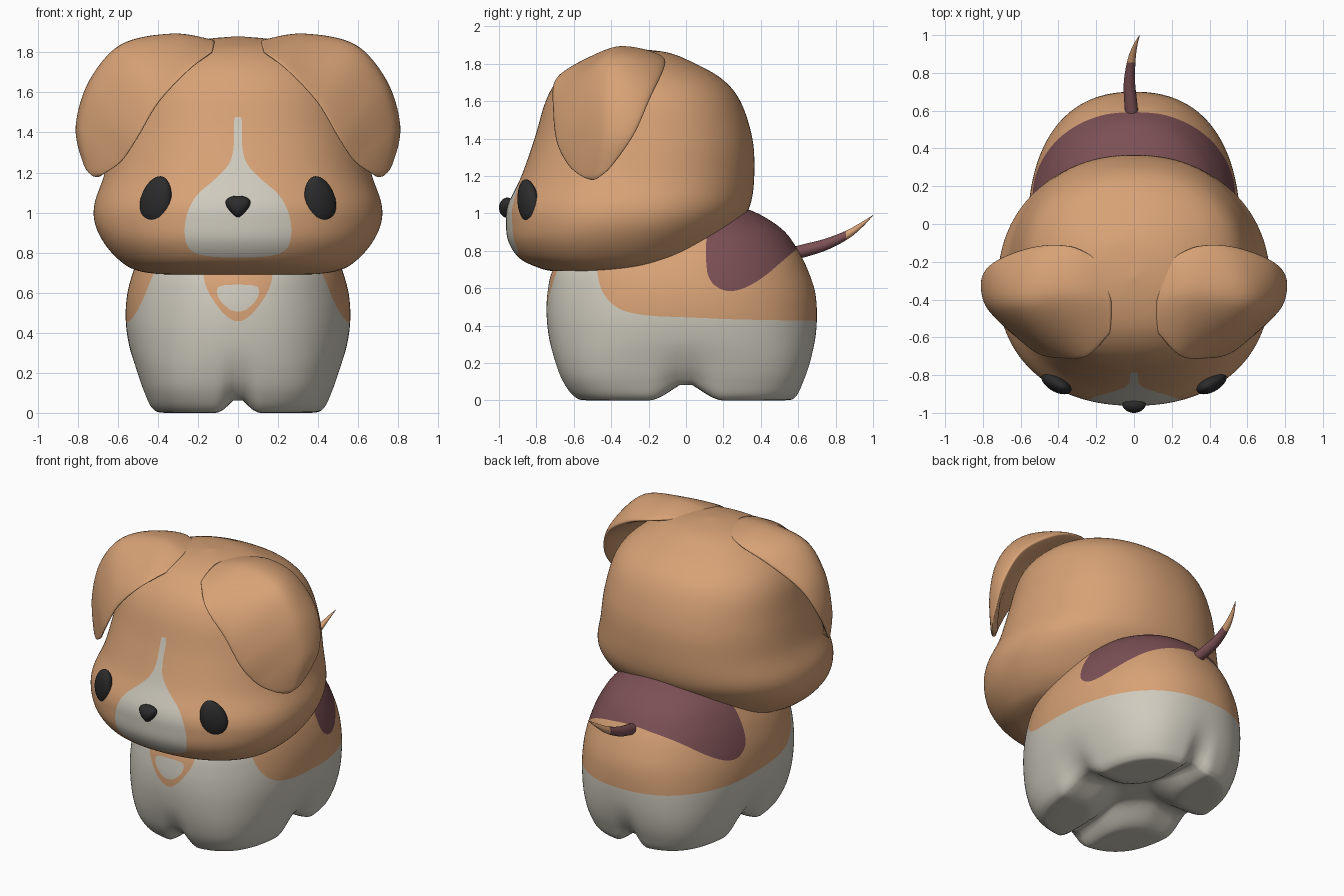
import bpy, bmesh, math
from mathutils import Vector, Matrix

if "Cube" in bpy.data.objects:
    bpy.data.objects.remove(bpy.data.objects["Cube"])


def material(name, r, g, b):
    mat = bpy.data.materials.new(name)
    mat.use_nodes = True
    mat.diffuse_color = (r, g, b, 1)
    bsdf = mat.node_tree.nodes["Principled BSDF"]
    bsdf.inputs["Base Color"].default_value = (r, g, b, 1)
    bsdf.inputs["Roughness"].default_value = 0.7
    return mat


tan = material("tan fur", .68, .36, .18)
white = material("white fur", .62, .59, .51)
plum = material("plum fur", .2, .08, .09)
black = material("black", .025, .025, .025)


def spline(rows, steps, closed=False):
    """Smooth curve through rows of numbers (any row length)."""
    n = len(rows)
    pick = (lambda i: rows[i % n]) if closed else (lambda i: rows[min(max(i, 0), n - 1)])
    out = []
    for i in range(n if closed else n - 1):
        quad = [pick(i + k) for k in (-1, 0, 1, 2)]
        for s in range(steps):
            t = s / steps
            out.append([b + .5 * t * (c - a + t * (2 * a - 5 * b + 4 * c - d + t * (3 * (b - c) + d - a)))
                        for a, b, c, d in zip(*quad)])
    if not closed:
        out.append(list(rows[-1]))
    return out


def region(points, mirror=False):
    """Signed distance (positive inside) to a rounded outline."""
    pts = list(points)
    if mirror:
        pts += [(-x, z) for x, z in reversed(points)]
    for _ in range(2):
        soft = []
        for (ax, ay), (bx, by) in zip(pts, pts[1:] + pts[:1]):
            soft += [(ax * .75 + bx * .25, ay * .75 + by * .25), (ax * .25 + bx * .75, ay * .25 + by * .75)]
        pts = soft
    edges = list(zip(pts, pts[1:] + pts[:1]))
    us, vs = zip(*pts)
    box = min(us) - .1, max(us) + .1, min(vs) - .1, max(vs) + .1

    def distance(u, v):
        if not (box[0] < u < box[1] and box[2] < v < box[3]):
            return -.1
        best, inside = 9, False
        for (ax, ay), (bx, by) in edges:
            dx, dy = bx - ax, by - ay
            t = ((u - ax) * dx + (v - ay) * dy) / (dx * dx + dy * dy + 1e-9)
            t = min(max(t, 0), 1)
            best = min(best, math.hypot(u - ax - t * dx, v - ay - t * dy))
            if (ay > v) != (by > v) and u < ax + (v - ay) * dx / dy:
                inside = not inside
        return best if inside else -best
    return distance


def paint(bm, rule, index):
    """Cut the faces along rule = 0 and colour the positive side."""
    value = {}
    for v in bm.verts:
        f = rule(v.co)
        value[v] = math.copysign(max(abs(f), 1e-4), f)
    cuts = []
    for e in list(bm.edges):
        a, b = e.verts
        if value[a] * value[b] < 0:
            new = bmesh.utils.edge_split(e, a, value[a] / (value[a] - value[b]))[1]
            value[new] = 0
            cuts.append(new)
    bmesh.ops.connect_verts(bm, verts=cuts)
    for f in bm.faces:
        if sum(value[v] for v in f.verts) > 0:
            f.material_index = index


def finish(name, bm, mats):
    bmesh.ops.recalc_face_normals(bm, faces=bm.faces)
    for f in bm.faces:
        f.smooth = True
    mesh = bpy.data.meshes.new(name)
    bm.to_mesh(mesh)
    bm.free()
    for m in mats:
        mesh.materials.append(m)
    bpy.context.collection.objects.link(bpy.data.objects.new(name, mesh))


def skin(name, rings, mats, rules=()):
    """Join closed rings into a capped surface, then paint it."""
    bm = bmesh.new()
    loops = [[bm.verts.new(p) for p in ring] for ring in rings]
    for lo, hi in zip(loops, loops[1:]):
        for i in range(len(lo)):
            bm.faces.new((lo[i - 1], lo[i], hi[i], hi[i - 1]))
    bm.faces.new(loops[0])
    bm.faces.new(loops[-1])
    for rule, index in rules:
        paint(bm, rule, index)
    finish(name, bm, mats)


def oval(z, half, front, back, power, count=180):
    ring = []
    for i in range(count):
        a = math.tau * (i + .5) / count
        c, s = (math.copysign(abs(w) ** (2 / power), w) for w in (math.cos(a), math.sin(a)))
        ring.append(Vector((half * c, (front + back) / 2 + (back - front) / 2 * s, z)))
    return ring


# Head: rows are height, half width, front, back
head = [(.685, .01, -.51, -.49), (.69, .34, -.7, -.3), (.71, .5, -.79, -.06), (.76, .59, -.89, .09),
        (.85, .67, -.95, .2), (.95, .715, -.962, .29), (1.05, .715, -.95, .345), (1.2, .665, -.88, .365),
        (1.4, .625, -.81, .355), (1.6, .575, -.75, .29), (1.72, .49, -.68, .19), (1.81, .35, -.57, .03),
        (1.86, .2, -.43, -.1), (1.88, .01, -.29, -.27)]
blaze = region([(.02, 1.49), (.02, 1.4), (.02, 1.32), (.04, 1.24), (.12, 1.16), (.21, 1.09), (.26, .99),
                (.27, .88), (.24, .8), (.12, .775)], mirror=True)
skin("head", [oval(*row, 2.2) for row in spline(head, 8)], [tan, white],
     [(lambda p: min(blaze(p.x, p.z), -p.y - .3), 1)])

# Body: same rows plus squareness of the plan
body = [(0, .01, -.01, .01, 3), (0, .2, -.3, .3, 3), (0, .37, -.53, .53, 3), (.02, .43, -.6, .59, 3),
        (.1, .47, -.66, .63, 3), (.2, .505, -.7, .665, 2.8), (.32, .54, -.73, .69, 2.5),
        (.45, .56, -.745, .7, 2.3), (.58, .555, -.74, .69, 2.2), (.7, .525, -.71, .65, 2.2),
        (.8, .48, -.62, .6, 2.2), (.9, .41, -.5, .53, 2.2), (.98, .3, -.3, .42, 2.2),
        (1.03, .12, 0, .3, 2.2), (1.04, .01, .14, .16, 2.2)]


def between_feet(p):
    """Raise and pinch the underside between the four feet."""
    d = math.hypot(max(0, .25 - abs(p.x)) / .17, max(0, .4 - abs(p.y)) / .25)
    t = min(max((d - .8) / .9, 0), 1)
    lift = t * t * (3 - 2 * t) * max(0, 1 - p.z / .35) ** 2
    pinch = 1 - .1 * lift
    return Vector((p.x * pinch, p.y * pinch, max(p.z, 0) + .1 * lift))


belly = region([(-1.2, -.3), (1.2, -.3), (1.2, .42), (.3, .43), (0, .445), (-.2, .45), (-.36, .48),
                (-.45, .57), (-.48, .7), (-.5, .95), (-1.2, .95)])
saddle = region([(.11, .9), (.105, .75), (.12, .64), (.2, .58), (.3, .59), (.42, .66), (.52, .75),
                 (.62, .83), (.75, 1.2), (.12, 1.2)])
bib = region([(.18, .85), (.175, .68), (.15, .6), (.08, .5), (.02, .455)], mirror=True)
spot = region([(.06, .64), (.11, .63), (.1, .57), (.05, .52), (.02, .505)], mirror=True)
skin("body", [[between_feet(p) for p in oval(*row)] for row in spline(body, 8)], [tan, white, plum],
     [(lambda p: belly(p.y, p.z), 1),
      (lambda p: min(bib(p.x, p.z), -p.y - .2), 0),
      (lambda p: min(spot(p.x, p.z), -p.y - .2), 1),
      (lambda p: saddle(p.y, p.z), 2)])

# Ears: each section has a front edge, an outer crest and a back edge
ear = [((.13, -.58, 1.8), (.12, -.4, 1.86), (.17, -.2, 1.85)),
       ((.25, -.7, 1.71), (.32, -.38, 1.89), (.33, -.12, 1.83)),
       ((.4, -.71, 1.55), (.58, -.42, 1.83), (.52, -.12, 1.77)),
       ((.5, -.69, 1.38), (.72, -.44, 1.65), (.72, -.19, 1.62)),
       ((.58, -.63, 1.26), (.78, -.44, 1.42), (.8, -.28, 1.42)),
       ((.66, -.56, 1.2), (.75, -.47, 1.23), (.77, -.4, 1.25)),
       ((.69, -.51, 1.18), (.72, -.49, 1.18), (.73, -.47, 1.19))]
for side, label in ((1, "left"), (-1, "right")):
    sections = []
    for front, crest, back in (map(Vector, s) for s in ear):
        inner = crest.lerp((front + back) / 2, .6)
        inner += (Vector((.2, -.4, 1.4)) - inner).normalized() * .04
        sections.append([*front, *crest, *back, *inner])
    rings = [[(side * x, y, z) for x, y, z in spline([r[k:k + 3] for k in (0, 3, 6, 9)], 12, True)]
             for r in spline(sections, 8)]
    skin(label + "_ear", rings, [tan])


def ball(name, matrix, taper=0):
    bm = bmesh.new()
    bmesh.ops.create_uvsphere(bm, u_segments=32, v_segments=20, radius=1)
    for v in bm.verts:
        v.co.x *= 1 + taper * v.co.z
    bmesh.ops.transform(bm, matrix=matrix, verts=bm.verts)
    finish(name, bm, [black])


# Eyes and nose
for side, label in ((1, "left"), (-1, "right")):
    ball(label + "_eye", Matrix.Translation((side * .408, -.845, 1.065))
         @ Matrix.Rotation(side * .5, 4, "Z") @ Matrix.Rotation(side * -.3, 4, "Y")
         @ Matrix.Diagonal((.083, .045, .12, 1)), -.12)
ball("nose", Matrix.Translation((0, -.955, 1.03)) @ Matrix.Diagonal((.056, .045, .054, 1)), .5)

# Tail: rows are position and radius
tail = spline([(-.01, .57, .785, .034), (-.018, .65, .805, .034), (-.024, .75, .835, .03),
               (-.014, .86, .885, .022), (.005, .94, .94, .012), (.03, 1, .99, .001)], 8)
rings = []
for i, (x, y, z, r) in enumerate(tail):
    a, b = tail[max(i - 1, 0)], tail[min(i + 1, len(tail) - 1)]
    along = Vector(b[:3]) - Vector(a[:3])
    up = Vector((1, 0, 0)).cross(along).normalized()
    across = along.cross(up).normalized()
    rings.append([Vector((x, y, z)) + r * (math.cos(t) * across + math.sin(t) * up)
                  for t in (math.tau * k / 24 for k in range(24))])
skin("tail", rings, [plum, tan], [(lambda p: p.y - .855, 1)])
